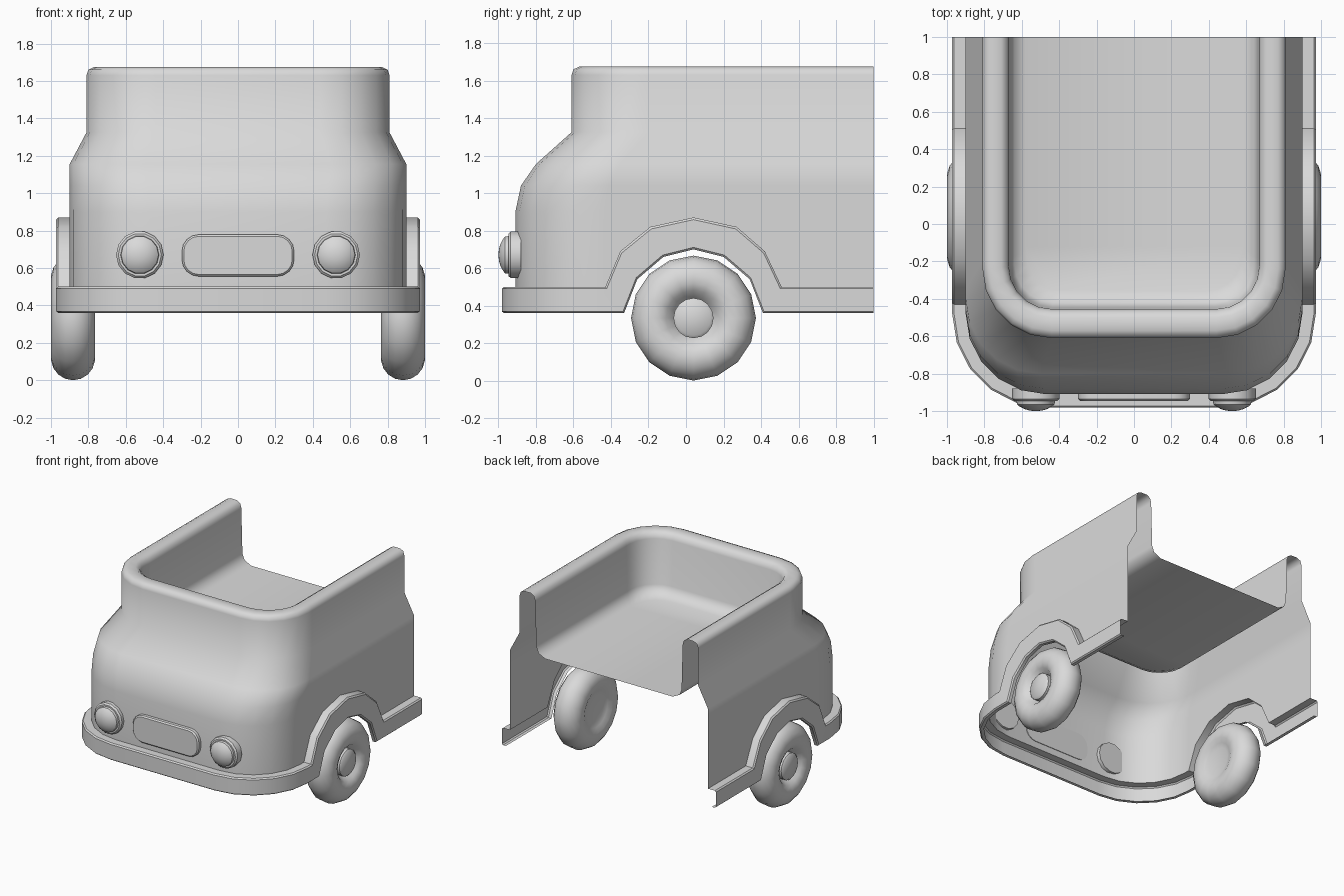
import bpy, bmesh, math
from mathutils import Vector

if "Cube" in bpy.data.objects:
    bpy.data.objects.remove(bpy.data.objects["Cube"])

grey = bpy.data.materials.new("plain_grey")
grey.diffuse_color = (0.7, 0.7, 0.7, 1)
grey.use_nodes = True
grey.node_tree.nodes["Principled BSDF"].inputs["Base Color"].default_value = grey.diffuse_color


def finish(name, bm, angle, closed):
    bmesh.ops.remove_doubles(bm, verts=bm.verts, dist=1e-5)
    if closed:
        bmesh.ops.recalc_face_normals(bm, faces=bm.faces)
    me = bpy.data.meshes.new(name)
    bm.to_mesh(me)
    bm.free()
    me.materials.append(grey)
    ob = bpy.data.objects.new(name, me)
    bpy.context.collection.objects.link(ob)
    bpy.ops.object.select_all(action='DESELECT')
    ob.select_set(True)
    bpy.context.view_layer.objects.active = ob
    bpy.ops.object.shade_smooth_by_angle(angle=math.radians(angle))
    return ob


def loft(name, rows, angle, closed=False, cap_last=False, cap_first=False):
    """Skin a list of equally long point rows."""
    bm = bmesh.new()
    vs = [[bm.verts.new(p) for p in row] for row in rows]
    n = len(rows[0])
    for a, b in zip(vs, vs[1:]):
        for j in range(n if closed else n - 1):
            k = (j + 1) % n
            bm.faces.new((a[j], a[k], b[k], b[j]))
    if cap_last:
        bm.faces.new(vs[-1])
    if cap_first:
        bm.faces.new(vs[0][::-1])
    return finish(name, bm, angle, closed)


def lathe(name, profile, centre, axis, segs, angle):
    """Turn (distance along axis, radius) points round an axis."""
    q = Vector((0, 0, 1)).rotation_difference(Vector(axis))
    rows = []
    for a, r in profile:
        r = max(r, 0.0)
        row = []
        for i in range(segs):
            t = 2 * math.pi * i / segs
            row.append(Vector(centre) + q @ Vector((r * math.cos(t), r * math.sin(t), a)))
        rows.append(row)
    return loft(name, rows, angle, closed=True)


# Wheel arch stations along each side: (y, z), from the back to the front
ARCH_TOP = [(1, .5), (.51, .5), (.42, .69), (.27, .82), (.04, .87),
            (-.19, .82), (-.35, .69), (-.43, .5)]
ARCH_LOW = [(1, .36), (.41, .36), (.34, .54), (.20, .66), (.04, .70),
            (-.12, .66), (-.26, .54), (-.33, .36)]
CORNER = 5


def u_ring(w, f, r, side, z):
    """U-shaped row, open at the back, with rounded front corners."""
    half = [(-w, y, h) for y, h in side]
    for k in range(CORNER + 1):
        t = math.pi * (1 + .5 * k / CORNER)
        half.append((-w + r + r * math.cos(t), f + r + r * math.sin(t), z))
    return half + [(-x, y, h) for x, y, h in reversed(half)]


# Body shell: outer wall, rolled rim, inner wall and floor as one sheet
RINGS = [(.90, -.91, .43, .90), (.90, -.88, .42, 1.04), (.90, -.80, .40, 1.155),
         (.81, -.61, .37, 1.325), (.81, -.61, .37, 1.63), (.80, -.60, .36, 1.66),
         (.77, -.57, .33, 1.674), (.71, -.50, .27, 1.674), (.68, -.47, .24, 1.655),
         (.67, -.455, .23, 1.62), (.66, -.445, .22, 1.25), (.64, -.42, .21, 1.20),
         (.58, -.36, .20, 1.17)]
rows = [u_ring(.90, -.91, .43, ARCH_TOP, .5)]
for w, f, r, z in RINGS:
    s = (f + r - 1) / -1.48
    rows.append(u_ring(w, f, r, [(1 + (y - 1) * s, z) for y, _ in ARCH_TOP], z))
loft("body_shell", rows, 60, cap_last=True)

# Bumper and arch trim: (offset from body, 0 = lower edge .. 1 = upper edge)
rows = []
for d, t in [(.035, 0), (.062, 0), (.072, .06), (.072, .93), (.062, 1), (0, 1)]:
    side = [(a[0] + (b[0] - a[0]) * t, a[1] + (b[1] - a[1]) * t)
            for a, b in zip(ARCH_LOW, ARCH_TOP)]
    rows.append(u_ring(.90 + d, -.91 - d, .43 + d, side, .36 + .14 * t))
loft("bumper_trim", rows, 35)

# Wheels: round tyre with a dished back and a protruding hub
tyre = [(-.085, 0), (-.085, .11)]
for i in range(13):
    t = math.radians(215 - 250 * i / 12)
    tyre.append((.118 * math.cos(t), .215 + .118 * math.sin(t)))
tyre += [(.045, .107), (.085, .107), (.098, .092), (.102, 0)]
for sx, label in ((-1, "left"), (1, "right")):
    lathe(label + "_wheel", tyre, (sx * .882, .04, .333), (sx, 0, 0), 16, 40)

    # Headlights: flange with a domed lens
    lamp = [(.88, 0), (.88, .127), (.935, .127), (.947, .115), (.947, .103),
            (.965, .100), (.975, .088), (.990, .060), (.998, .030), (1.0, 0)]
    lathe(label + "_headlight", lamp, (sx * .525, 0, .67), (0, -1, 0), 14, 40)

# Grille: raised rounded plate
rows = []
for y, inset in ((-.905, 0), (-.935, 0), (-.945, .01)):
    hw, hh, r = .30 - inset, .112 - inset, .09 - inset
    row = []
    for q, (cx, cz) in enumerate(((1, 1), (-1, 1), (-1, -1), (1, -1))):
        for k in range(5):
            t = math.pi / 2 * (q + k / 4)
            row.append((cx * (hw - r) + r * math.cos(t), y,
                        .667 + cz * (hh - r) + r * math.sin(t)))
    rows.append(row)
loft("grille", rows, 35, closed=True, cap_last=True, cap_first=True)
